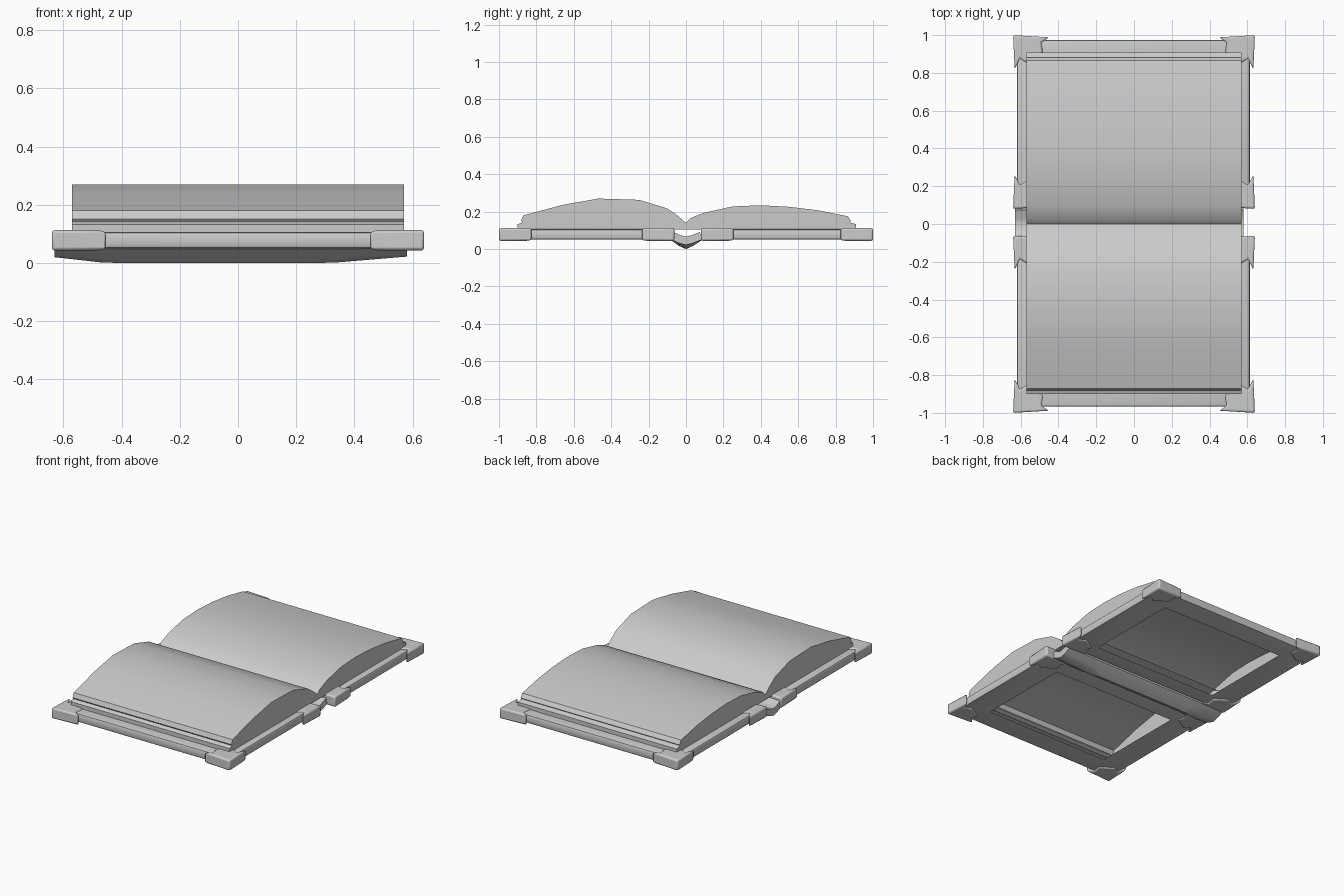
import bpy, bmesh

if "Cube" in bpy.data.objects:
    bpy.data.objects.remove(bpy.data.objects["Cube"])

def finish(name, bm, angle=0.6, bevel=0):
    bmesh.ops.recalc_face_normals(bm, faces=bm.faces)
    me = bpy.data.meshes.new(name)
    bm.to_mesh(me)
    bm.free()
    ob = bpy.data.objects.new(name, me)
    bpy.context.collection.objects.link(ob)
    bpy.ops.object.select_all(action='DESELECT')
    ob.select_set(True)
    bpy.context.view_layer.objects.active = ob
    if bevel:
        m = ob.modifiers.new("bevel", 'BEVEL')
        m.width, m.segments, m.limit_method = bevel, 2, 'ANGLE'
        m.angle_limit = 0.9
    bpy.ops.object.shade_smooth_by_angle(angle=angle)
    return ob

def loft(bm, loops, closed=True):
    """Bridge successive point loops with quads."""
    rings = [[bm.verts.new(p) for p in lp] for lp in loops]
    n = len(rings[0])
    for a, b in zip(rings, rings[1:]):
        for i in range(n if closed else n - 1):
            j = (i + 1) % n
            bm.faces.new((a[i], a[j], b[j], b[i]))
    return rings

# Page block: one open-bottomed profile (y, z) run along x
pages = [(-0.90, 0.105), (-0.90, 0.133), (-0.875, 0.143), (-0.882, 0.152), (-0.87, 0.18),
         (-0.66, 0.236), (-0.47, 0.27), (-0.25, 0.263), (-0.10, 0.217), (-0.04, 0.175),
         (0.0, 0.14), (0.025, 0.166), (0.10, 0.195), (0.25, 0.228), (0.40, 0.234),
         (0.55, 0.226), (0.70, 0.208), (0.865, 0.175), (0.882, 0.15), (0.875, 0.143),
         (0.908, 0.133), (0.908, 0.105)]
bm = bmesh.new()
rings = loft(bm, [[(x, y, z) for y, z in pages] for x in (-0.57, 0.57)], closed=False)
for r in rings:
    bm.faces.new(r)
finish("pages", bm)

# Spine: curved strip, shallower towards its ends
outer = [(-0.068, 0.092), (-0.08, 0.048), (-0.04, 0.018), (0.0, 0.0), (0.04, 0.018),
         (0.085, 0.048), (0.075, 0.092)]
inner = [(0.03, 0.074), (0.0, 0.066), (-0.03, 0.074)]
bm = bmesh.new()
loops = []
for x, lift in ((-0.63, 0.02), (-0.47, 0.002), (-0.4, 0.0), (0.27, 0.0), (0.34, 0.002), (0.58, 0.022)):
    loops.append([(x, y, max(z, lift + z * 0.6) if z < 0.09 else z) for y, z in outer]
                 + [(x, y, z) for y, z in inner])
rings = loft(bm, loops)
bm.faces.new(rings[0])
bm.faces.new(rings[-1])
finish("spine", bm, 0.8)

def rect(x0, x1, y0, y1, inset, z):
    return [(x0 + inset, y0 + inset, z), (x1 - inset, y0 + inset, z),
            (x1 - inset, y1 - inset, z), (x0 + inset, y1 - inset, z)]

def cover(name, y0, y1, hy0, hy1):
    """Hollow board with rounded rim and a window in its underside."""
    bm = bmesh.new()
    loops = [rect(-0.45, 0.45, hy0, hy1, 0, 0.05)]
    for inset, z in ((0.015, 0.05), (0.004, 0.053), (0, 0.06), (0, 0.095),
                     (0.004, 0.103), (0.015, 0.107), (0.1, 0.107)):
        loops.append(rect(-0.62, 0.613, y0, y1, inset, z))
    loft(bm, loops)
    finish(name, bm)

# Corner guard: plan outline measured inwards from the corner
GUARD = [(0, 0), (0.19, 0.012), (0.15, 0.038), (0.16, 0.095), (0.075, 0.15), (0.036, 0.125), (0.008, 0.18)]

def guard(name, cx, cy, sx, sy):
    bm = bmesh.new()
    rings = loft(bm, [[(cx + sx * u, cy + sy * v, z) for u, v in GUARD] for z in (0.043, 0.113)])
    for r in rings:
        bm.faces.new(r)
    finish(name, bm, 0.6, 0.01)

cover("front_cover", -0.967, -0.075, -0.82, -0.19)
cover("back_cover", 0.09, 0.975, 0.20, 0.83)
for side, s in (("left", 1), ("right", -1)):
    for place, cy, sy in (("front_outer", -1.0, 1), ("front_inner", -0.062, -1),
                          ("back_inner", 0.08, 1), ("back_outer", 1.0, -1)):
        guard(f"{place}_{side}_corner_guard", -0.64 * s, cy, s, sy)
